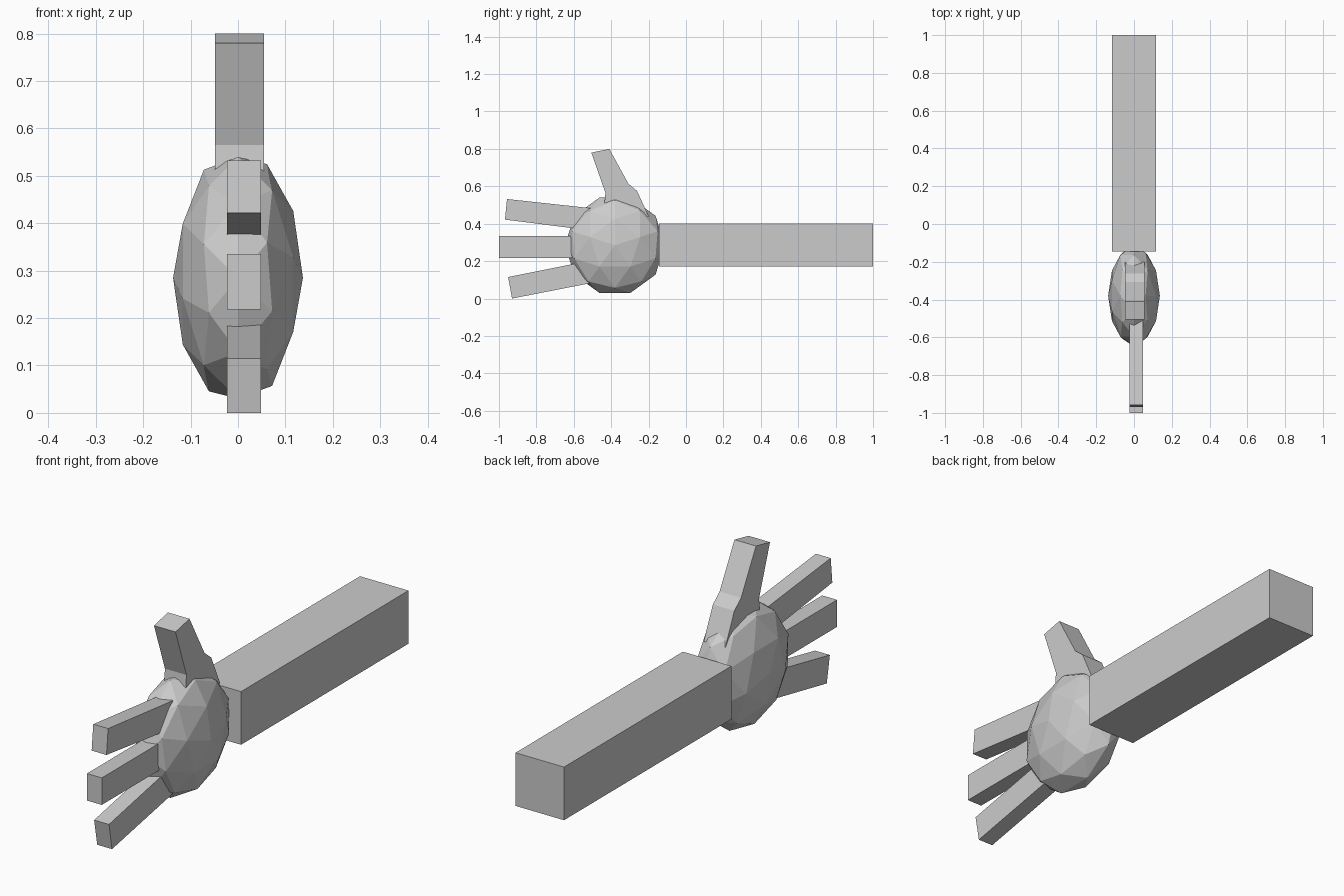
import bpy, bmesh
from mathutils import Matrix

if "Cube" in bpy.data.objects:
    bpy.data.objects.remove(bpy.data.objects["Cube"])

grey = bpy.data.materials.new("light grey")
grey.diffuse_color = (0.6, 0.6, 0.6, 1)
grey.use_nodes = True
grey.node_tree.nodes["Principled BSDF"].inputs["Base Color"].default_value = grey.diffuse_color


def finish(name, bm):
    bmesh.ops.recalc_face_normals(bm, faces=bm.faces)
    mesh = bpy.data.meshes.new(name)
    bm.to_mesh(mesh)
    bm.free()
    mesh.materials.append(grey)
    obj = bpy.data.objects.new(name, mesh)
    bpy.context.collection.objects.link(obj)


def slab(name, profile, x0, x1):
    """Side profile in (y, z), extruded across x."""
    bm = bmesh.new()
    face = bm.faces.new([bm.verts.new((x0, y, z)) for y, z in profile])
    new = bmesh.ops.extrude_face_region(bm, geom=[face])["geom"]
    verts = [v for v in new if isinstance(v, bmesh.types.BMVert)]
    bmesh.ops.translate(bm, verts=verts, vec=(x1 - x0, 0, 0))
    finish(name, bm)


# Palm: faceted ball with its poles on the x axis, flattened sideways
bm = bmesh.new()
bmesh.ops.create_icosphere(bm, subdivisions=2, radius=1)
turn = Matrix(((0, 0, 1, 0), (0, -1, 0, 0), (1, 0, 0, 0), (0, 0, 0, 1)))
place = Matrix.Translation((0, -0.38, 0.285)) @ Matrix.Diagonal((0.137, 0.268, 0.268, 1))
bm.transform(place @ turn)
finish("palm", bm)

# Forearm
slab("forearm", [(-0.145, 0.17), (1, 0.17), (1, 0.4), (-0.145, 0.4)], -0.116, 0.116)

# Three fingers fanning out of the palm
fingers = {
    "upper_finger": [(-0.957, 0.532), (-0.968, 0.422), (-0.5, 0.363), (-0.46, 0.478)],
    "middle_finger": [(-1, 0.335), (-1, 0.218), (-0.5, 0.218), (-0.5, 0.335)],
    "lower_finger": [(-0.951, 0.115), (-0.93, 0.0), (-0.47, 0.09), (-0.5, 0.205)],
}
for name, profile in fingers.items():
    slab(name, profile, -0.023, 0.048)

# Thumb with a widened, bent base
slab("thumb", [(-0.506, 0.78), (-0.41, 0.8), (-0.308, 0.614), (-0.262, 0.576),
               (-0.2, 0.44), (-0.3, 0.4), (-0.437, 0.5), (-0.431, 0.565)], -0.048, 0.055)
